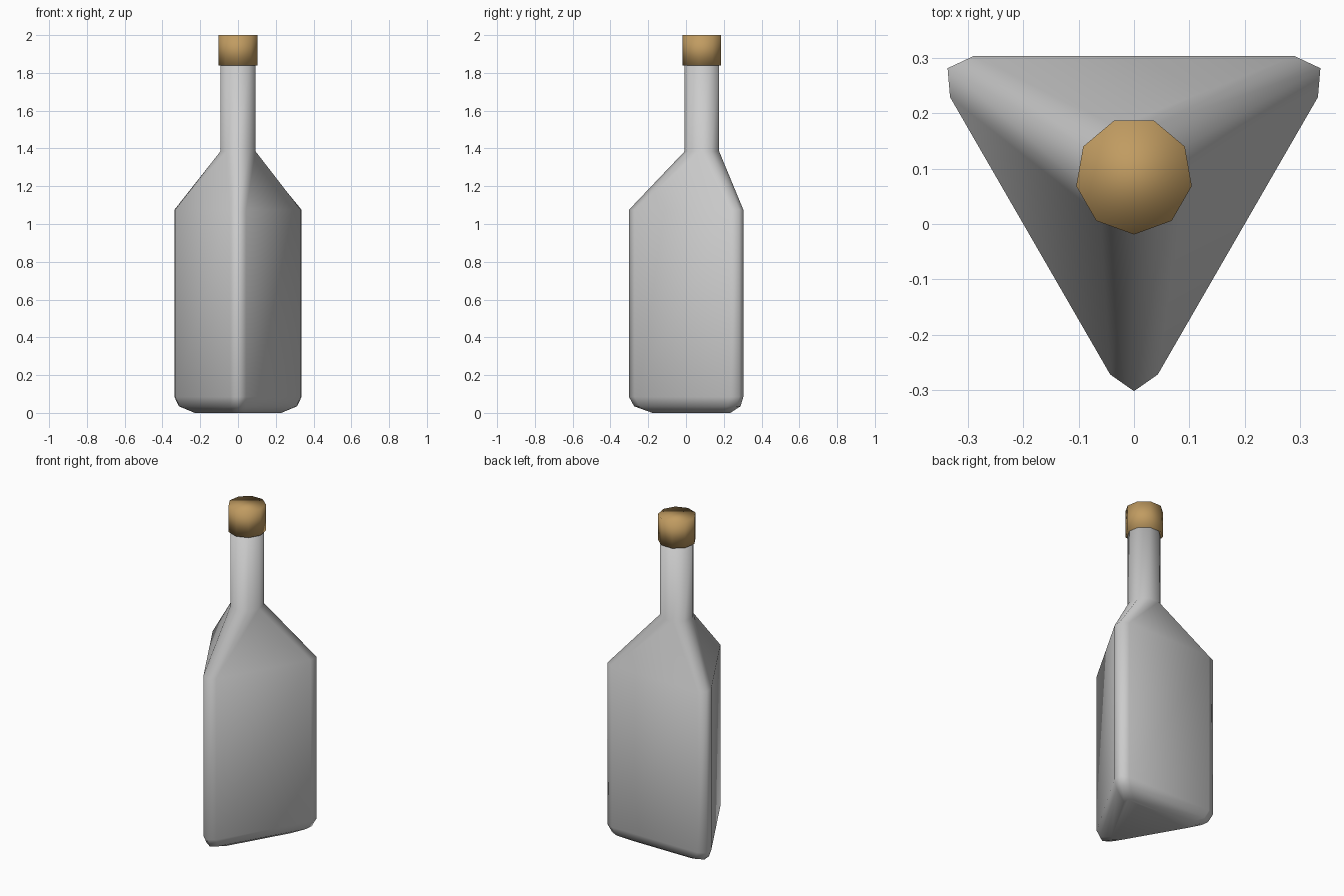
import bpy, bmesh, math

if "Cube" in bpy.data.objects:
    bpy.data.objects.remove(bpy.data.objects["Cube"])

CY = 0.087  # y of the vertical axis of the bottle


def round_ring(radius):
    # nine-sided ring with one corner facing the front
    return [(radius * math.cos(math.radians(-90 + 40 * i)),
             radius * math.sin(math.radians(-90 + 40 * i))) for i in range(9)]


def body_ring(scale):
    # triangle with each corner cut into three points
    pts = []
    for k in range(3):
        a = math.radians(120 * k)
        for x, y in [(-0.043, -0.359), (0, -0.389), (0.043, -0.359)]:
            pts.append((scale * (x * math.cos(a) - y * math.sin(a)),
                        scale * (x * math.sin(a) + y * math.cos(a))))
    return pts[1:] + pts[:1]


def loft(name, rings):
    bm = bmesh.new()
    loops = [[bm.verts.new((x, y + CY, z)) for x, y in ring] for ring, z in rings]
    for a, b in zip(loops, loops[1:]):
        for i in range(9):
            j = (i + 1) % 9
            bm.faces.new((a[i], a[j], b[j], b[i]))
    bm.faces.new(loops[0][::-1])
    bm.faces.new(loops[-1])
    bmesh.ops.recalc_face_normals(bm, faces=bm.faces)
    for f in bm.faces:
        f.smooth = True
    me = bpy.data.meshes.new(name)
    bm.to_mesh(me)
    bm.free()
    ob = bpy.data.objects.new(name, me)
    bpy.context.collection.objects.link(ob)
    return ob


# glass: rounded base, triangular body, shoulder, round neck
loft("bottle", [(body_ring(0.68), 0.0), (body_ring(0.93), 0.035),
                (body_ring(1.0), 0.085), (body_ring(1.0), 1.075),
                (round_ring(0.094), 1.385), (round_ring(0.094), 1.86)])

# stopper
cork = loft("cork", [(round_ring(0.106), 1.84), (round_ring(0.106), 2.0)])
mat = bpy.data.materials.new("cork")
mat.diffuse_color = (0.53, 0.33, 0.12, 1)
mat.use_nodes = True
mat.node_tree.nodes["Principled BSDF"].inputs["Base Color"].default_value = mat.diffuse_color
cork.data.materials.append(mat)
